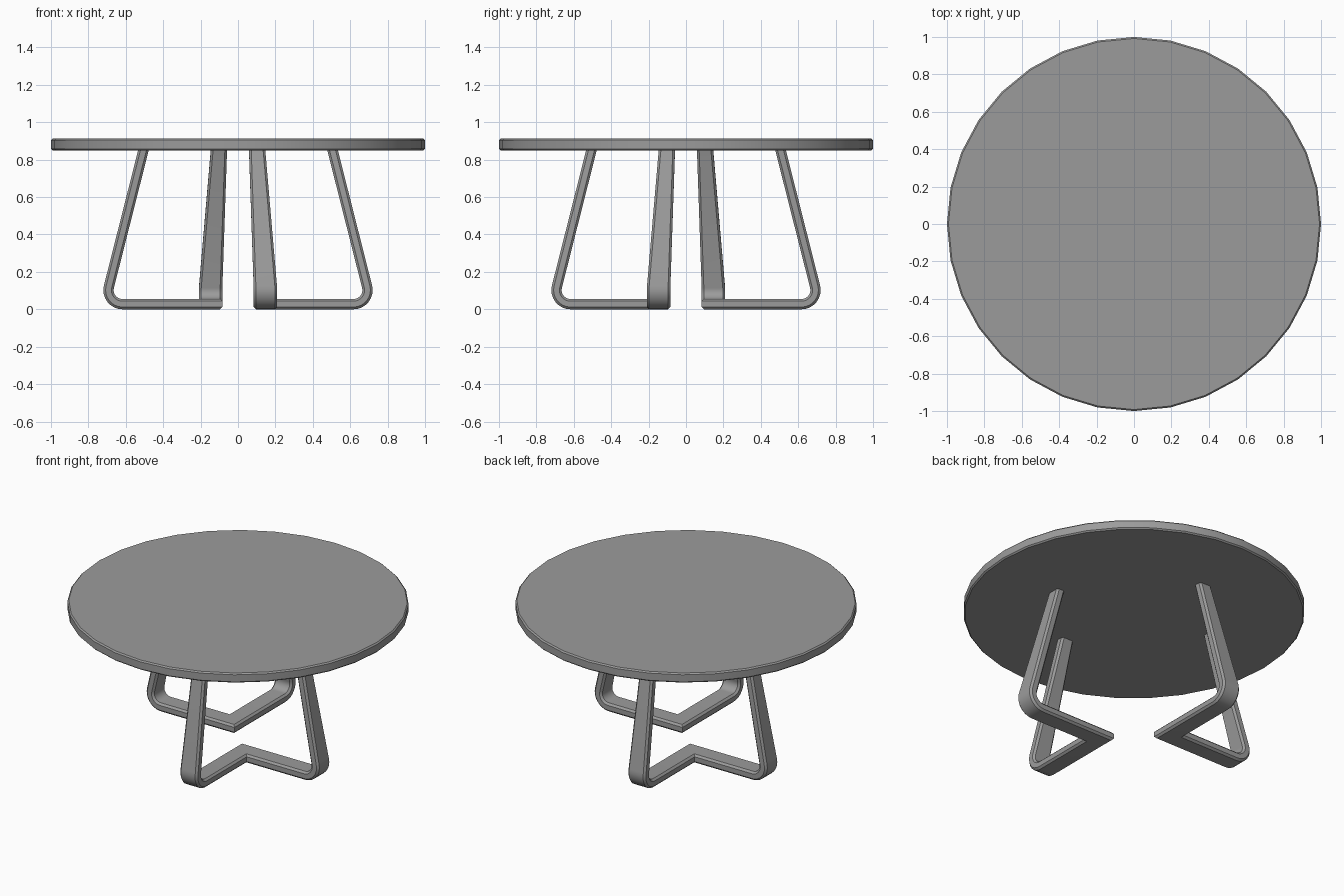
import bpy, bmesh
from math import sin, cos, radians, pi
from mathutils import Vector

cube = bpy.data.objects.get("Cube")
if cube:
    bpy.data.objects.remove(cube, do_unlink=True)

grey = bpy.data.materials.new("grey")
grey.use_nodes = True
grey.diffuse_color = (0.33, 0.33, 0.33, 1)
grey.node_tree.nodes["Principled BSDF"].inputs["Base Color"].default_value = grey.diffuse_color


def finish(bm, name):
    bmesh.ops.recalc_face_normals(bm, faces=bm.faces)
    mesh = bpy.data.meshes.new(name)
    bm.to_mesh(mesh)
    bm.free()
    mesh.materials.append(grey)
    obj = bpy.data.objects.new(name, mesh)
    bpy.context.collection.objects.link(obj)
    bpy.ops.object.select_all(action='DESELECT')
    bpy.context.view_layer.objects.active = obj
    obj.select_set(True)
    bpy.ops.object.shade_smooth_by_angle(angle=radians(30))
    return obj


# Round top with a small chamfer on both rims
BOTTOM, TOP = 0.85, 0.912
bm = bmesh.new()
bmesh.ops.create_cone(bm, cap_ends=True, segments=32, radius1=1, radius2=1, depth=TOP - BOTTOM)
bmesh.ops.translate(bm, verts=bm.verts, vec=(0, 0, (TOP + BOTTOM) / 2))
rims = [e for e in bm.edges if abs(e.verts[0].co.z - e.verts[1].co.z) < 0.001]
bmesh.ops.bevel(bm, geom=rims, offset=0.008, segments=1, affect='EDGES')
finish(bm, "table_top")

# Leg frame dimensions
HALF = 0.0275       # half thickness of the bar
CHAMFER = 0.012
BEND = 0.075        # centre line radius of the foot bend
BEND_X, BEND_Z = 0.6175, BEND + HALF
LEAN = radians(14.2)


def section(half_width):
    """Chamfered rectangle as (sideways, outward) pairs."""
    w, c = half_width, CHAMFER
    quarter = [(w, HALF - c), (w - c, HALF)]
    half = quarter + [(-u, v) for u, v in reversed(quarter)]
    return half + [(-u, -v) for u, v in half]


def ring(x, z, angle, side, half_width):
    """Section at (x, z) whose outward direction is the given angle."""
    return [Vector((x + v * cos(angle), -side - u, z + v * sin(angle)))
            for u, v in section(half_width)]


def arm_rings():
    foot_side, foot_width = 0.146, 0.0625
    # Mitre on the diagonal
    rings = [[Vector((-p.y, p.y, p.z)) for p in ring(0, HALF, -pi / 2, foot_side, foot_width)]]
    # Rounded foot
    steps = 8
    for i in range(steps + 1):
        a = -pi / 2 + (pi / 2 + LEAN) * i / steps
        rings.append(ring(BEND_X + BEND * cos(a), BEND_Z + BEND * sin(a), a, foot_side, foot_width))
    # Upright, tapering and leaning in, let into the top
    x, z = BEND_X + BEND * cos(LEAN), BEND_Z + BEND * sin(LEAN)
    rise = 0.87 - z
    rings.append(ring(x - rise * sin(LEAN) / cos(LEAN), z + rise, LEAN, 0.101, 0.043))
    return rings


def leg_frame(name, turn):
    arm = arm_rings()
    other = [[Vector((-p.y, -p.x, p.z)) for p in r] for r in arm[1:]]
    bm = bmesh.new()
    loops = [[bm.verts.new((p.x * turn, p.y * turn, p.z)) for p in r]
             for r in arm[::-1] + other]
    for a, b in zip(loops, loops[1:]):
        n = len(a)
        for i in range(n):
            j = (i + 1) % n
            bm.faces.new((a[i], a[j], b[j], b[i]))
    bm.faces.new(loops[0])
    bm.faces.new(loops[-1])
    finish(bm, name)


leg_frame("front_leg_frame", 1)
leg_frame("back_leg_frame", -1)
